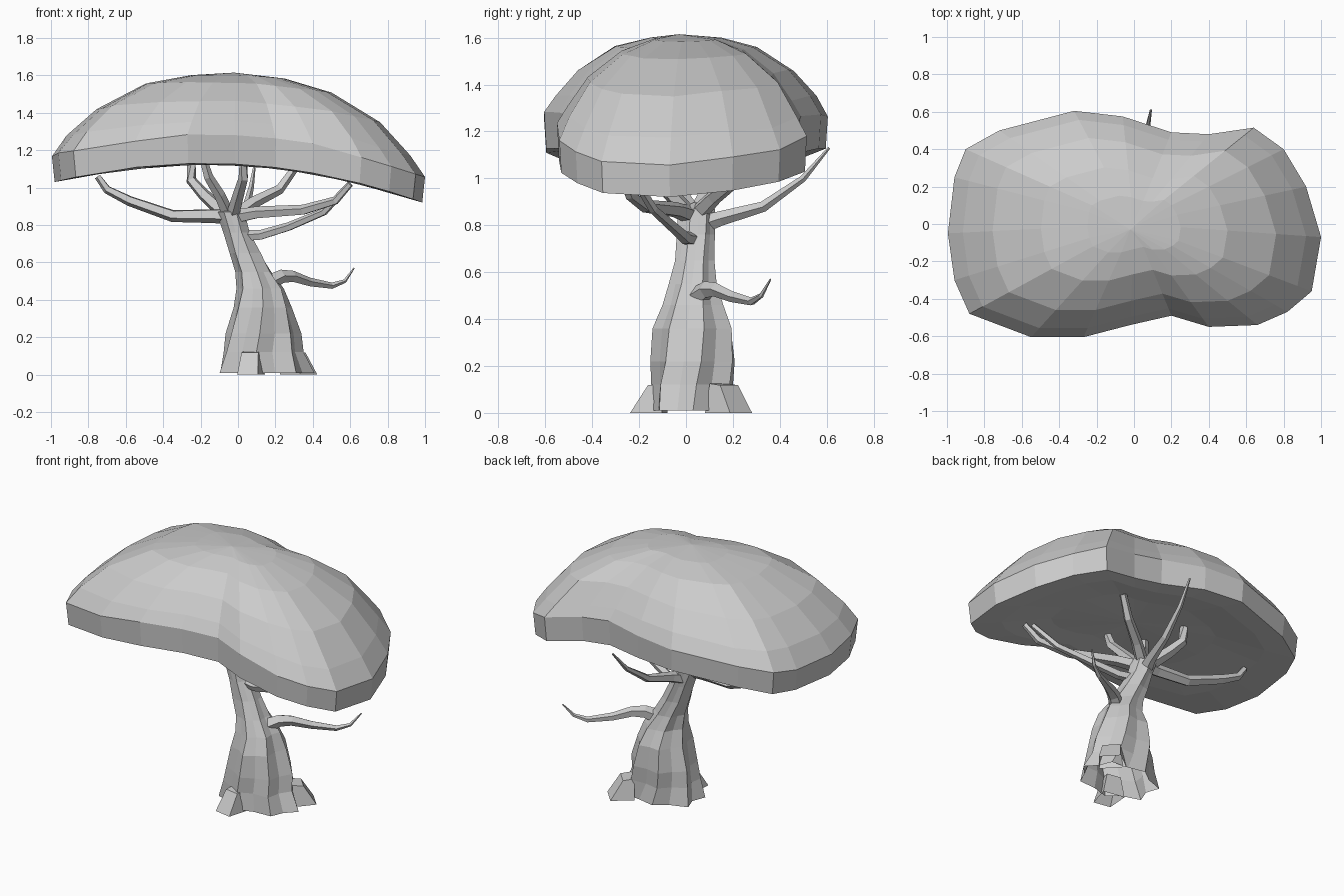
import bpy, bmesh, math, random
from mathutils import Vector

if "Cube" in bpy.data.objects:
    bpy.data.objects.remove(bpy.data.objects["Cube"])

random.seed(4)


def loft(name, rings, cap_start=False, cap_end=False):
    """Skin a list of equal-length vertex rings; a one-point ring becomes a fan."""
    bm = bmesh.new()
    rows = [[bm.verts.new(p) for p in ring] for ring in rings]
    for a, b in zip(rows, rows[1:]):
        n = max(len(a), len(b))
        for i in range(n):
            j = (i + 1) % n
            if len(b) == 1:
                bm.faces.new((a[i], a[j], b[0]))
            elif len(a) == 1:
                bm.faces.new((a[0], b[j], b[i]))
            else:
                bm.faces.new((a[i], a[j], b[j], b[i]))
    if cap_start:
        bm.faces.new(rows[0][::-1])
    if cap_end:
        bm.faces.new(rows[-1])
    bmesh.ops.recalc_face_normals(bm, faces=bm.faces)
    mesh = bpy.data.meshes.new(name)
    bm.to_mesh(mesh)
    bm.free()
    obj = bpy.data.objects.new(name, mesh)
    bpy.context.collection.objects.link(obj)
    return obj


def limb(name, pts, r0, r1, sides=5):
    """Tapered low-poly tube through a few points."""
    pts = [Vector(p) for p in pts]
    rings = []
    last = len(pts) - 1
    for i, p in enumerate(pts):
        d = (pts[min(i + 1, last)] - pts[max(i - 1, 0)]).normalized()
        side = d.cross(Vector((0.13, 0.21, 1))).normalized()
        up = side.cross(d)
        r = r0 + (r1 - r0) * i / last
        rings.append([p + r * (math.cos(a) * side + math.sin(a) * up)
                      for a in (math.tau * k / sides for k in range(sides))])
    return loft(name, rings, True, True)


# Canopy: kidney outline scaled inward to a dome, with a gently arched underside
outline = [(-.995, -.05), (-.96, .25), (-.9, .4), (-.72, .5), (-.32, .605), (-.06, .575),
           (.2, .49), (.4, .48), (.64, .515), (.8, .4), (.92, .2), (1, -.07),
           (.95, -.36), (.82, -.47), (.66, -.54), (.4, -.55), (.2, -.49),
           (-.02, -.54), (-.27, -.605), (-.55, -.605), (-.88, -.48), (-.96, -.3)]


def rim_z(x):
    return 1.125 - .055 * x - .155 * x * x


def dome_ring(s, t, tilt, jitter):
    ring = []
    for x, y in outline:
        u = t - tilt * x
        z = (rim_z(x) + .16) * (1 - u) + 1.61 * u + random.uniform(-jitter, jitter)
        ring.append((x * s, y * s, z))
    return ring


def flat_ring(s, dz):
    return [(x * s, y * s, rim_z(x * s) + dz) for x, y in outline]


canopy_rings = [[(0, 0, 1.135)], flat_ring(.5, .005), flat_ring(.8, -.008), flat_ring(.985, 0),
                [(x, y, rim_z(x) + .15 + random.uniform(-.015, .01)) for x, y in outline]]
canopy_rings += [dome_ring(*r) for r in
                 ((.92, .19, .02, .01), (.76, .54, .02, .006), (.5, .84, .035, .003),
                  (.25, .965, .015, 0))]
canopy_rings.append([(-.02, -.03, 1.615)])
loft("canopy", canopy_rings)

# Trunk: fluted, leaning and twisting, open at the bottom (z, centre x, y, radius x, y)
profile = [(0.01, .15, .03, .26, .185), (.12, .13, .03, .22, .18), (.22, .13, .035, .20, .178),
           (.36, .13, .035, .155, .168), (.46, .12, .03, .125, .13), (.55, .085, .03, .095, .10),
           (.65, .04, .035, .085, .085), (.76, -.005, .04, .07, .08), (.87, -.04, .04, .075, .08)]
trunk = []
for i, (z, cx, cy, rx, ry) in enumerate(profile):
    ring = []
    for k in range(14):
        a = math.tau * k / 14 + .08 * i
        f = (1.03 if k % 2 == 0 else .84 + .013 * i) + random.uniform(-.04, .03)
        ring.append((cx + rx * f * math.cos(a), cy + ry * f * math.sin(a), z))
    trunk.append(ring)
trunk.append([(-.04, .04, .9)])
loft("trunk", trunk)

# Root flares: tapered blocks leaning into the trunk
for i, (x, y, angle, w) in enumerate(((.07, -.12, -1.75, .07), (.3, .16, .75, .08))):
    d = Vector((math.cos(angle), math.sin(angle), 0))
    n = Vector((-d.y, d.x, 0))
    c = Vector((x, y, 0))
    low = [c + d * e + n * w * s for e, s in ((-.03, -1), (.11, -.8), (.11, .8), (-.03, 1))]
    high = [c + d * e + n * w * .65 * s + Vector((0, 0, .125 - .2 * max(e, 0)))
            for e, s in ((-.03, -1), (.035, -1), (.035, 1), (-.03, 1))]
    loft(f"root_{i + 1}", [low, high], False, True)

# Crown branches spreading under the canopy: path, start radius, end radius
branches = {
    "left_branch": ([(-.04, .04, .85), (-.14, .04, .85), (-.35, .06, .85),
                     (-.58, .09, .93), (-.70, .1, .99), (-.75, .1, 1.06)], .045, .018),
    "upper_right_branch": ([(-.03, .03, .84), (.1, -.04, .865), (.35, -.17, .88),
                            (.52, -.24, .93), (.6, -.27, 1.02)], .04, .018),
    "lower_right_branch": ([(.0, .04, .74), (.12, 0, .745), (.27, -.05, .79),
                            (.46, -.14, .87), (.58, -.22, 1.0)], .032, .017),
    "back_branch": ([(-.03, .06, .8), (0, .15, .83), (.04, .33, .88),
                     (.07, .5, 1.0), (.09, .61, 1.13)], .042, .006),
    "back_right_branch": ([(-.02, .05, .85), (.08, .12, .92), (.22, .21, .99),
                           (.3, .26, 1.1)], .04, .022),
    "back_left_branch": ([(-.06, .05, .85), (-.18, .1, .96), (-.25, .14, 1.04),
                          (-.25, .15, 1.13)], .04, .024),
    "front_branch": ([(-.03, .02, .84), (.0, -.08, .95), (.03, -.17, 1.05),
                      (.03, -.2, 1.13)], .038, .022),
    "front_left_branch": ([(-.05, .03, .85), (-.1, -.04, .96), (-.16, -.1, 1.06),
                           (-.18, -.12, 1.13)], .036, .022),
}
for name, (path, r0, r1) in branches.items():
    limb(name, path, r0, r1)

# Low side twig with a curled tip
limb("side_twig", [(.16, .04, .49), (.23, .09, .525), (.29, .13, .525), (.38, .2, .495),
                   (.5, .28, .475), (.57, .32, .5), (.62, .36, .57)], .045, .004)
